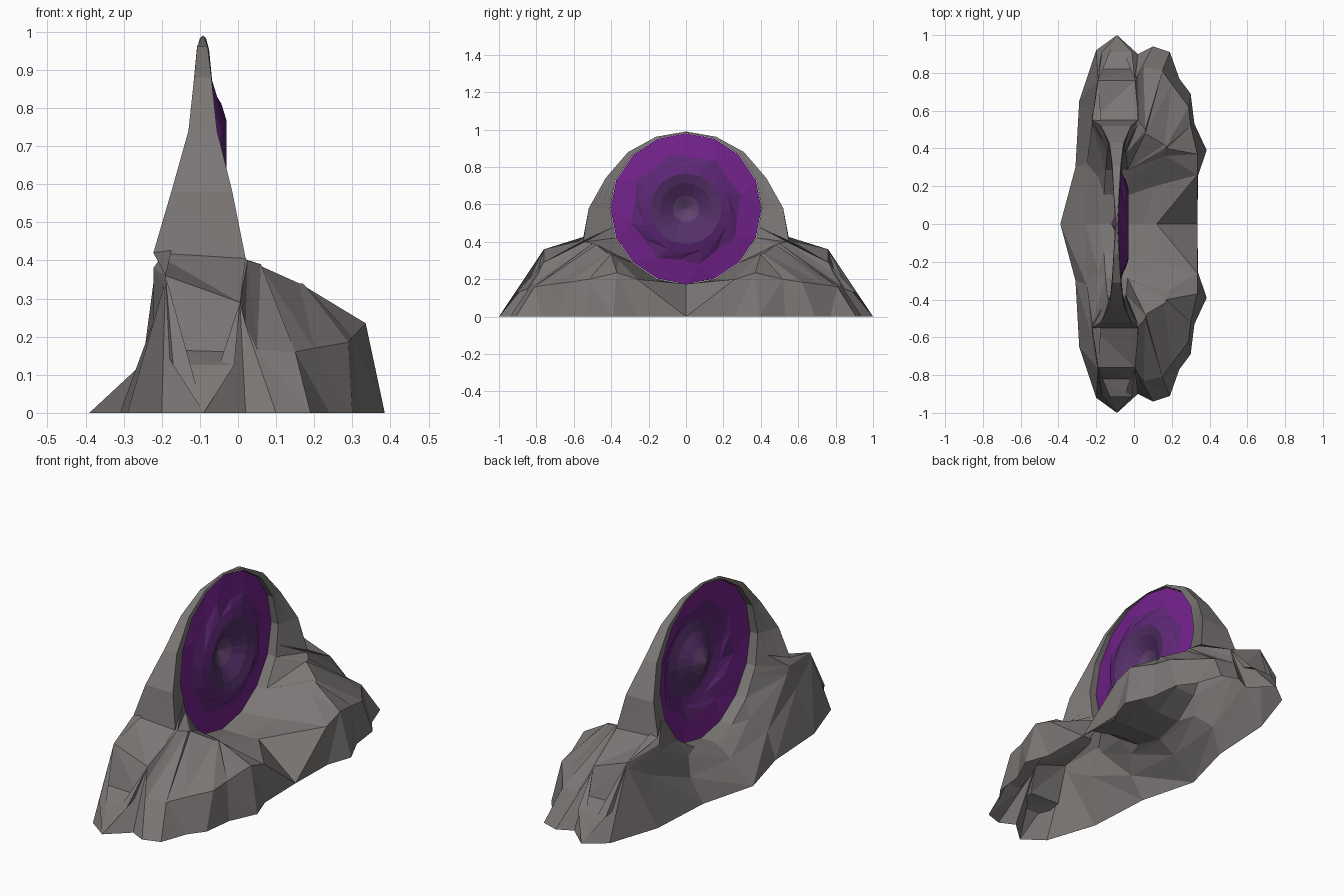
import bpy, bmesh, math
from mathutils import Vector

if "Cube" in bpy.data.objects:
    bpy.data.objects.remove(bpy.data.objects["Cube"])

CZ, R = 0.577, 0.406      # centre height and radius of the round opening
STEP = 22.5               # the opening has 16 sides


def material(name, rgb):
    m = bpy.data.materials.new(name)
    m.diffuse_color = (*rgb, 1)
    m.use_nodes = True
    m.node_tree.nodes["Principled BSDF"].inputs["Base Color"].default_value = m.diffuse_color
    return m


def finish(name, bm, mats):
    me = bpy.data.meshes.new(name)
    bm.to_mesh(me)
    bm.free()
    for m in mats:
        me.materials.append(m)
    ob = bpy.data.objects.new(name, me)
    bpy.context.collection.objects.link(ob)
    return ob


def corner(i, side):
    # lip of the opening, thin at the top and wide at the foot
    a = math.radians(i * STEP)
    x = -0.092 + side * (0.008 + 0.067 * i / 8)
    return Vector((x, R * math.sin(a), CZ + R * math.cos(a)))


def rim(deg, side):
    i = min(int(deg / STEP), 7)
    return corner(i, side).lerp(corner(i + 1, side), deg / STEP - i)


# Ridge over the arch and down to the end tip:
# rim angle, y, back z, front z, back x, front x
RIDGE = [(0, 0, .99, .99, -.093, -.091), (22.5, .16, .962, .962, -.107, -.08),
         (45, .31, .88, .88, -.115, -.07), (67.5, .43, .74, .74, -.13, -.055),
         (90, .52, .58, .58, -.175, -.015), (104, .55, .42, .405, -.222, .02),
         (112.5, .76, .36, .29, -.19, .005), (112.5, .82, .165, .16, -.19, -.01),
         (112.5, .91, .125, .125, -.17, -.01), (112.5, 1, 0, 0, -.09, -.09)]
# Front lobes: rim angle, inner point, crest point, foot x and y
FRONT = [(112.5, (.025, .54, .40), (.02, .79, .23), (.02, .90)),
         (112.5, (.06, .50, .39), (.05, .83, .165), (.10, .94)),
         (135, (.06, .48, .385), (.15, .81, .16), (.19, .91)),
         (135, (.16, .42, .34), (.20, .74, .17), (.24, .77)),
         (135, (.17, .41, .34), (.29, .62, .185), (.30, .69)),
         (135, (.17, .40, .335), (.30, .52, .20), (.32, .53)),
         (146, (.17, .36, .30), (.335, .37, .235), (.385, .39)),
         (157.5, (.11, .20, .20), (.335, .26, .20), (.34, .26)),
         (180, (.05, 0, .17), (.12, 0, .175), (.335, 0))]
# Back slope, same layout
BACK = [(118, (-.222, .54, .38), (-.195, .76, .33), (-.20, .92)),
        (135, (-.222, .52, .34), (-.222, .60, .24), (-.29, .65)),
        (157.5, (-.19, .25, .20), (-.25, .32, .13), (-.31, .30)),
        (180, (-.18, 0, .165), (-.26, 0, .11), (-.39, 0))]

bm = bmesh.new()


def strip(rows):
    # join neighbouring rows of points with triangles
    vs = [[bm.verts.new(p) for p in row] for row in rows]
    for a, b in zip(vs, vs[1:]):
        for j in range(len(a) - 1):
            for tri in ((a[j], a[j + 1], b[j + 1]), (a[j], b[j + 1], b[j])):
                p, q, r = (v.co for v in tri)
                if (q - p).cross(r - p).length > 1e-5:
                    bm.faces.new(tri)


def ridge_pair(row):
    _, y, zb, zf, xb, xf = row
    return Vector((xb, y, zb)), Vector((xf, y, zf))


def side_rows(side, skirt):
    rows, inner, lump = [], Vector(skirt[0][1]), None
    for row in RIDGE:
        r, o = rim(row[0], side), ridge_pair(row)[side > 0]
        if row[0] < 112:                    # plain arch
            m, t = r.lerp(o, .33), r.lerp(o, .67)
        else:                               # everything hangs off the top lump
            lump = lump or o
            m, t = inner, lump
        rows.append([r, m, t, o])
    for deg, m, t, o in skirt:
        rows.append([rim(deg, side), m, t, (o[0], o[1], 0)])
    return rows


# Rock shell: front, back, outer ridge and lining of the opening
strip(side_rows(1, FRONT))
strip(side_rows(-1, BACK))
strip([ridge_pair(row) for row in RIDGE])
strip([[corner(i, 1), corner(i, -1)] for i in range(9)])
bmesh.ops.remove_doubles(bm, verts=bm.verts, dist=.0025)
bmesh.ops.mirror(bm, geom=bm.verts[:] + bm.edges[:] + bm.faces[:],
                 axis='Y', merge_dist=.0015)
bmesh.ops.remove_doubles(bm, verts=bm.verts, dist=.0015)
loose = [v for v in bm.verts if not v.link_faces]
bmesh.ops.delete(bm, geom=loose, context='VERTS')
bmesh.ops.recalc_face_normals(bm, faces=bm.faces)
finish("rock_arch", bm, [material("rock", (.2, .185, .18))])

# Swirling disc: radius, x, twist in degrees, colour slot, tooth depth
RINGS = [(.404, -.09, 0, 0, 0), (.275, -.068, 8, 1, .03),
         (.235, -.044, 0, 1, 0), (.19, -.03, 0, 2, 0),
         (.14, -.045, 0, 2, 0), (.07, -.085, 0, 3, 0)]
N = 16
bm = bmesh.new()
loops = []
for r, x, tw, _, tooth in RINGS:
    ring = []
    for k in range(N):
        a = 2 * math.pi * k / N + math.radians(tw)
        q = r + tooth * (k % 2)
        ring.append(bm.verts.new((x, q * math.sin(a), CZ + q * math.cos(a))))
    loops.append(ring)
tip = bm.verts.new((-.12, 0, CZ))
for i, ring in enumerate(loops):
    for k in range(N):
        a, b = ring[k], ring[(k + 1) % N]
        if i + 1 < len(loops):
            c, d = loops[i + 1][(k + 1) % N], loops[i + 1][k]
            tris = [(a, d, b), (b, d, c)]
        else:
            tris = [(a, tip, b)]
        for t in tris:
            bm.faces.new(t).material_index = RINGS[i][3]
bmesh.ops.recalc_face_normals(bm, faces=bm.faces)
if sum(f.normal.x for f in bm.faces) < 0:
    bmesh.ops.reverse_faces(bm, faces=bm.faces)
finish("swirl_disc", bm, [material("violet", (.17, .016, .26)),
                          material("deep_violet", (.11, .02, .18)),
                          material("dusk_violet", (.09, .03, .14)),
                          material("pale_core", (.12, .055, .16))])
